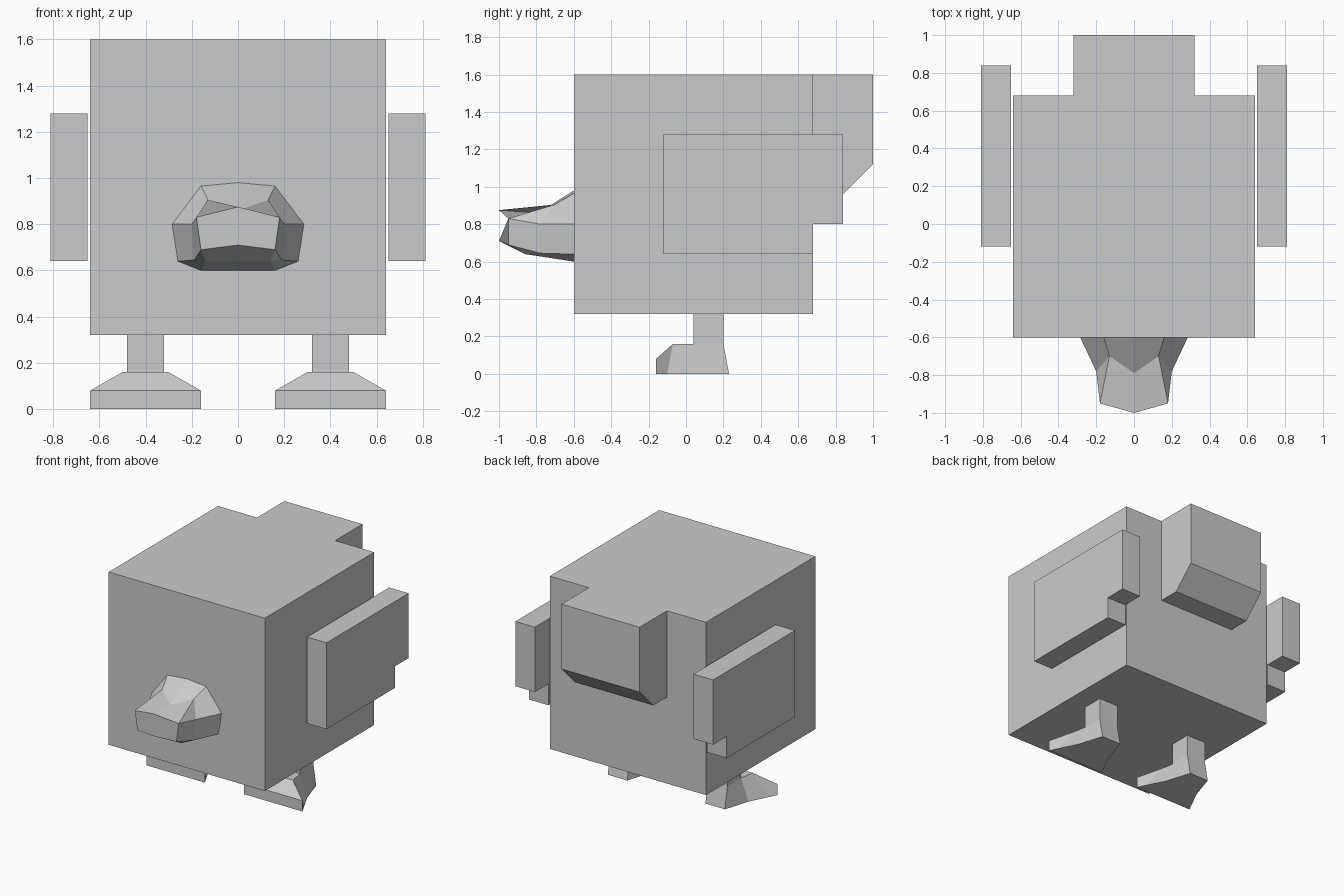
import bpy, bmesh

if "Cube" in bpy.data.objects:
    bpy.data.objects.remove(bpy.data.objects["Cube"])

grey = bpy.data.materials.new("plain grey")
grey.diffuse_color = (0.6, 0.6, 0.6, 1)
grey.use_nodes = True
grey.node_tree.nodes["Principled BSDF"].inputs["Base Color"].default_value = grey.diffuse_color


def finish(name, bm):
    """Turn a bmesh into a flat-shaded grey object."""
    bmesh.ops.remove_doubles(bm, verts=bm.verts, dist=0.0005)
    bmesh.ops.recalc_face_normals(bm, faces=bm.faces)
    mesh = bpy.data.meshes.new(name)
    bm.to_mesh(mesh)
    bm.free()
    mesh.materials.append(grey)
    obj = bpy.data.objects.new(name, mesh)
    bpy.context.collection.objects.link(obj)
    return obj


def extrude_x(name, profile, x0, x1):
    """Extrude a (y, z) profile from x0 to x1."""
    bm = bmesh.new()
    face = bm.faces.new([bm.verts.new((x0, y, z)) for y, z in profile])
    geom = bmesh.ops.extrude_face_region(bm, geom=[face])["geom"]
    moved = [v for v in geom if isinstance(v, bmesh.types.BMVert)]
    bmesh.ops.translate(bm, verts=moved, vec=(x1 - x0, 0, 0))
    return finish(name, bm)


def rect(y0, y1, z0, z1):
    return [(y0, z0), (y1, z0), (y1, z1), (y0, z1)]


def loft(name, rings, center=0):
    """Skin closed rings of half-width points mirrored about x = center."""
    bm = bmesh.new()
    loops = []
    for ring in rings:
        right = [(center + x, y, z) for x, y, z in ring]
        left = [(center - x, y, z) for x, y, z in reversed(ring) if x > 0]
        loops.append([bm.verts.new(p) for p in right + left])
    n = len(loops[0])
    for a, b in zip(loops, loops[1:]):
        for i in range(n):
            j = (i + 1) % n
            bm.faces.new((a[i], a[j], b[j], b[i]))
    bm.faces.new(loops[0])
    bm.faces.new(loops[-1])
    return finish(name, bm)


# Body and tail
extrude_x("body", rect(-0.6, 0.68, 0.32, 1.6), -0.64, 0.64)
extrude_x("tail", [(0.68, 0.96), (0.84, 0.96), (1, 1.12), (1, 1.6), (0.68, 1.6)], -0.32, 0.32)

# Beak: base, waist and tip rings, from top centre down to bottom centre
loft("beak", [
    [(0, -0.6, 0.98), (0.16, -0.6, 0.965), (0.285, -0.6, 0.80),
     (0.26, -0.6, 0.64), (0.16, -0.6, 0.6), (0, -0.6, 0.6)],
    [(0, -0.79, 0.86), (0.13, -0.70, 0.905), (0.20, -0.78, 0.80),
     (0.19, -0.78, 0.645), (0.14, -0.86, 0.64), (0, -0.86, 0.64)],
    [(0, -1, 0.875), (0.18, -0.95, 0.83), (0.18, -0.95, 0.83),
     (0.16, -0.95, 0.69), (0.16, -0.95, 0.69), (0, -1, 0.71)]])

for side, word in ((1, "right"), (-1, "left")):
    # Wing with a stepped rear corner
    extrude_x(word + "_wing", [(-0.12, 0.64), (0.68, 0.64), (0.68, 0.80), (0.84, 0.80),
                               (0.84, 1.28), (-0.12, 1.28)], side * 0.65, side * 0.81)
    # Leg
    extrude_x(word + "_leg", rect(0.04, 0.2, 0.16, 0.32), side * 0.32, side * 0.48)
    # Foot: splayed front, narrow heel
    loft(word + "_foot", [
        [(0.24, -0.16, 0.08), (0.24, -0.16, 0)],
        [(0.10, -0.07, 0.16), (0.21, -0.10, 0)],
        [(0.08, 0.04, 0.16), (0.14, 0.04, 0)],
        [(0.08, 0.2, 0.16), (0.08, 0.23, 0)]], side * 0.4)
